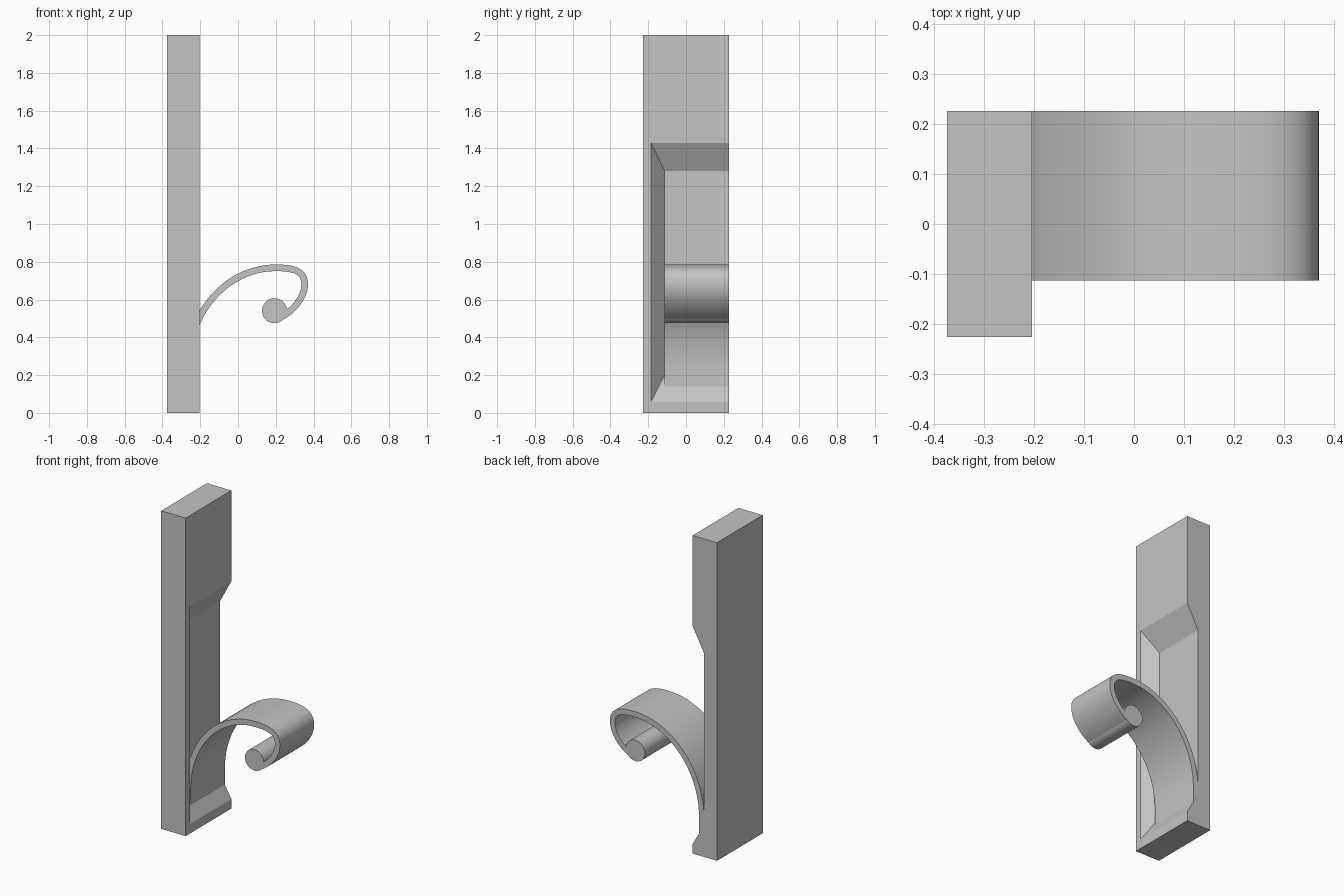
import bpy, bmesh, math
from mathutils import Vector
from mathutils.geometry import interpolate_bezier

if "Cube" in bpy.data.objects:
    bpy.data.objects.remove(bpy.data.objects["Cube"])

grey = bpy.data.materials.new("plain grey")
grey.use_nodes = True
colour = (0.55, 0.55, 0.55, 1)
grey.diffuse_color = colour
grey.node_tree.nodes["Principled BSDF"].inputs["Base Color"].default_value = colour

X0, X1, FLOOR = -0.375, -0.205, -0.285   # post back, post face, recess floor
Y0, Y1, INNER = -0.227, 0.227, -0.113    # post edges, near edge of the strap
THICK = 0.035


def make(name, bm):
    bmesh.ops.recalc_face_normals(bm, faces=bm.faces)
    mesh = bpy.data.meshes.new(name)
    bm.to_mesh(mesh)
    bm.free()
    mesh.materials.append(grey)
    ob = bpy.data.objects.new(name, mesh)
    bpy.context.collection.objects.link(ob)
    return ob


def activate(ob):
    bpy.ops.object.select_all(action='DESELECT')
    ob.select_set(True)
    bpy.context.view_layer.objects.active = ob


def frustum(name, ring_a, ring_b):
    """Solid between two rectangles given as (x, y0, y1, z0, z1)."""
    bm = bmesh.new()
    rings = []
    for x, y0, y1, z0, z1 in (ring_a, ring_b):
        rings.append([bm.verts.new((x, y, z)) for y, z in
                      ((y0, z0), (y1, z0), (y1, z1), (y0, z1))])
    a, b = rings
    bm.faces.new(a)
    bm.faces.new(b)
    for i in range(4):
        j = (i + 1) % 4
        bm.faces.new((a[i], a[j], b[j], b[i]))
    return make(name, bm)


# Upright post with a bevelled recess open at the rear edge
post = frustum("post", (X0, Y0, Y1, 0, 2), (X1, Y0, Y1, 0, 2))
cutter = frustum("recess_cutter", (FLOOR, INNER, 0.4, 0.2, 1.28),
                 (X1 + 0.04, -0.221, 0.4, -0.01, 1.505))
cutter.hide_render = True
mod = post.modifiers.new("recess", 'BOOLEAN')
mod.operation = 'DIFFERENCE'
mod.solver = 'EXACT'
mod.object = cutter
activate(post)
bpy.ops.object.modifier_apply(modifier=mod.name)
bpy.data.objects.remove(cutter)

# Centre line of the strap: rises from the recess, arches over, curls under
mid = FLOOR + THICK / 2
segments = [
    ((mid, 0.24), (mid, 0.531), (-0.058, 0.768), (0.2, 0.768)),
    ((0.2, 0.768), (0.30, 0.768), (0.353, 0.75), (0.353, 0.68)),
    ((0.353, 0.68), (0.353, 0.61), (0.29, 0.54), (0.235, 0.512)),
]
path = [Vector((mid, 0.15))]
for seg in segments:
    pts = interpolate_bezier(*[Vector((x, z, 0)) for x, z in seg], 25)
    path += [p.to_2d() for p in pts if (p.to_2d() - path[-1]).length > 1e-4]

# Curved strap
pairs = []
for i, p in enumerate(path):
    d = (path[min(i + 1, len(path) - 1)] - path[max(i - 1, 0)]).normalized()
    side = Vector((-d.y, d.x)) * THICK / 2
    pairs.append((p + side, p - side))
pairs[0] = (Vector((FLOOR, 0.2)), Vector((FLOOR + THICK, 0.139)))  # meets the bevel
bm = bmesh.new()
loops = [[bm.verts.new((p.x, y, p.y)) for p, y in
          ((a, INNER), (a, Y1), (b, Y1), (b, INNER))] for a, b in pairs]
for r, s in zip(loops, loops[1:]):
    for i in range(4):
        j = (i + 1) % 4
        bm.faces.new((r[i], r[j], s[j], s[i]))
bm.faces.new(loops[0])
bm.faces.new(loops[-1])
strap = make("curved_strap", bm)

# Round bar at the end of the curl
bpy.ops.mesh.primitive_cylinder_add(
    vertices=48, radius=0.066, depth=Y1 - INNER,
    location=(0.193, (Y1 + INNER) / 2, 0.541), rotation=(math.pi / 2, 0, 0))
bar = bpy.context.object
bar.name = "end_bar"
bar.data.materials.append(grey)

for ob in (strap, bar):
    activate(ob)
    bpy.ops.object.shade_smooth_by_angle(angle=math.radians(30))
